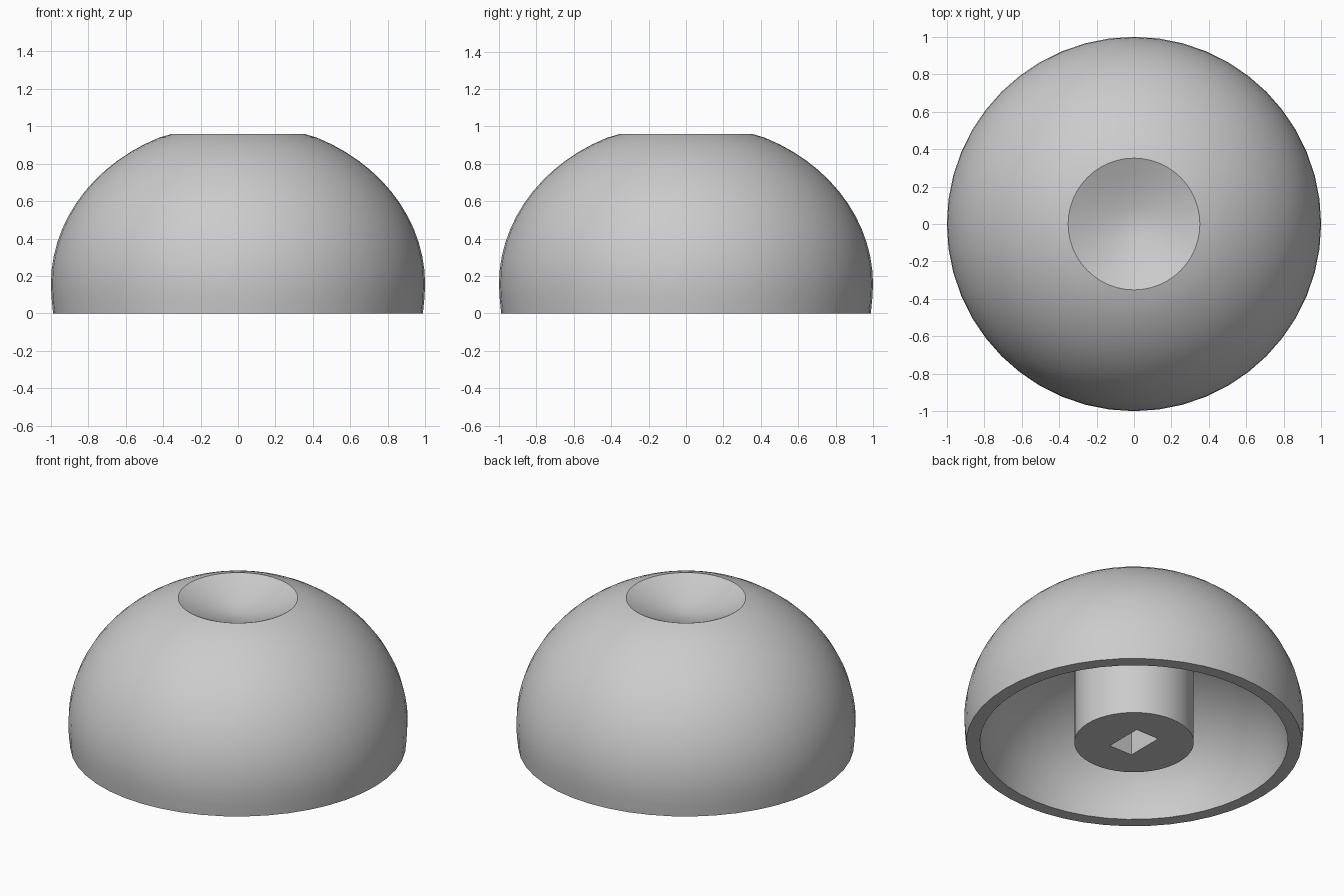
import bpy
import bmesh
from math import sin, cos, radians

cube = bpy.data.objects.get("Cube")
if cube:
    bpy.data.objects.remove(cube, do_unlink=True)

SIDES = 48
POST_R = 0.352

grey = bpy.data.materials.new("plain grey")
grey.use_nodes = True
colour = (0.6, 0.6, 0.6, 1)
grey.diffuse_color = colour
grey.node_tree.nodes["Principled BSDF"].inputs["Base Color"].default_value = colour


def arc(radius, height, centre, start, stop, step):
    """Points (r, z) along an upright ellipse, angles in degrees."""
    return [(radius * cos(radians(a)), centre + height * sin(radians(a)))
            for a in range(start, stop, step)]


def revolve(name, profile):
    """Turn a profile that starts and ends on the z axis into a solid."""
    bm = bmesh.new()
    rings = []
    for r, z in profile:
        count = SIDES if r > 0 else 1
        rings.append([bm.verts.new((r * cos(radians(360 * i / SIDES)),
                                    r * sin(radians(360 * i / SIDES)), z))
                      for i in range(count)])
    for a, b in zip(rings, rings[1:]):
        for i in range(SIDES):
            j = (i + 1) % SIDES
            corners = [a[i % len(a)], a[j % len(a)], b[j % len(b)], b[i % len(b)]]
            bm.faces.new(list(dict.fromkeys(corners)))
    bmesh.ops.recalc_face_normals(bm, faces=bm.faces)
    mesh = bpy.data.meshes.new(name)
    bm.to_mesh(mesh)
    bm.free()
    obj = bpy.data.objects.new(name, mesh)
    bpy.context.collection.objects.link(obj)
    mesh.materials.append(grey)
    return obj


# Dished top, outer dome, rim, hollow underside and central post
RIM_Z = 0.96
DEPTH = 0.11
dish = [(POST_R * t, RIM_Z - DEPTH * (1 - t ** 1.5)) for t in (0, 0.25, 0.5, 0.75, 1)]
outer = arc(1, 0.865, 0.155, 65, -6, -5) + [(0.988, 0)]
inner = arc(0.907, 0.7, 0, 0, 66, 5)
post = [(POST_R, 0.645), (POST_R, 0), (0, 0)]
knob = revolve("domed_knob", dish + outer + inner + post)

# Rectangular shaft socket cut into the foot of the post
bpy.ops.mesh.primitive_cube_add(size=1, location=(0, 0, 0.2))
cutter = bpy.context.object
cutter.name = "socket_cutter"
cutter.scale = (0.165, 0.245, 0.8)
cutter.hide_render = True
cutter.data.materials.append(grey)

bpy.ops.object.select_all(action="DESELECT")
knob.select_set(True)
bpy.context.view_layer.objects.active = knob
cut = knob.modifiers.new("socket", "BOOLEAN")
cut.operation = "DIFFERENCE"
cut.solver = "EXACT"
cut.object = cutter
bpy.ops.object.modifier_apply(modifier=cut.name)
bpy.data.objects.remove(cutter, do_unlink=True)
bpy.ops.object.shade_smooth_by_angle(angle=radians(30))
